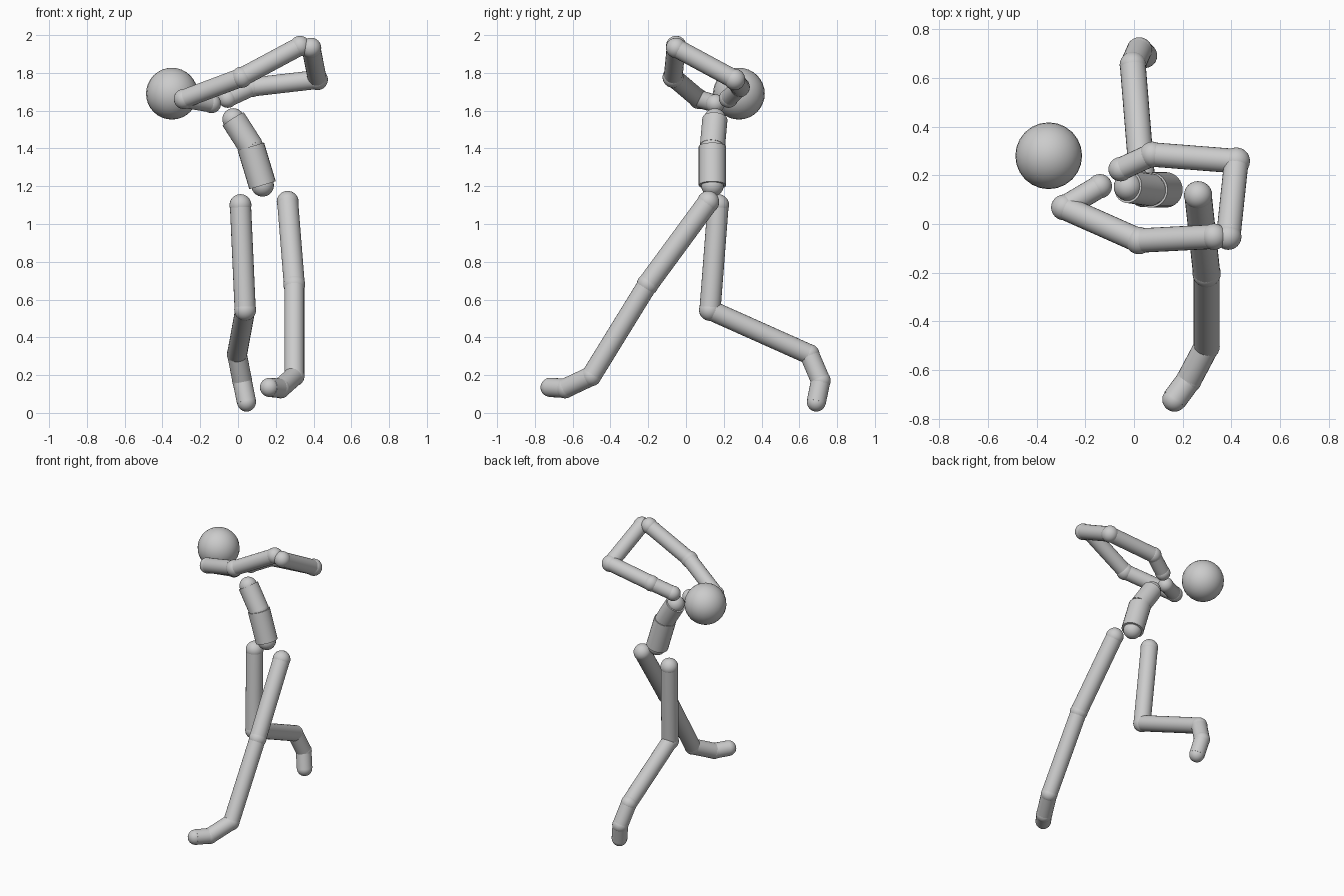
import bpy, math
from mathutils import Vector

if "Cube" in bpy.data.objects:
    bpy.data.objects.remove(bpy.data.objects["Cube"])

grey = bpy.data.materials.new("plain grey")
grey.diffuse_color = (0.6, 0.6, 0.6, 1)
grey.use_nodes = True
grey.node_tree.nodes["Principled BSDF"].inputs["Base Color"].default_value = grey.diffuse_color


def finish(name):
    ob = bpy.context.object
    ob.name = name
    ob.data.materials.append(grey)
    bpy.ops.object.shade_smooth_by_angle(angle=math.radians(40))


def ball(name, pos, r):
    bpy.ops.mesh.primitive_uv_sphere_add(segments=24, ring_count=16, radius=r, location=pos)
    finish(name)


def rod(name, a, b, r):
    a, b = Vector(a), Vector(b)
    d = b - a
    bpy.ops.mesh.primitive_cylinder_add(vertices=24, radius=r, depth=d.length, location=(a + b) / 2,
                                        rotation=d.to_track_quat('Z', 'Y').to_euler())
    finish(name)


def chain(joints, rods):
    """joints: (name, position, radius); rods: (name, radius) between neighbours"""
    for name, pos, r in joints:
        ball(name, pos, r)
    for (name, r), a, b in zip(rods, joints, joints[1:]):
        rod(name, a[1], b[1], r)


# Head
ball("head", (-0.35, 0.28, 1.69), 0.137)

# Torso
chain([("pelvis_joint", (0.13, 0.14, 1.205), 0.06),
       ("waist_joint", (0.068, 0.14, 1.41), 0.065),
       ("neck_joint", (-0.025, 0.153, 1.555), 0.058)],
      [("abdomen", 0.073), ("chest", 0.067)])

# Legs: hip, knee, ankle, foot ball, toe
legs = {
    "right": [(0.013, 0.17, 1.10), (0.038, 0.127, 0.545), (-0.005, 0.653, 0.31),
              (0.022, 0.713, 0.17), (0.045, 0.69, 0.057)],
    "left": [(0.263, 0.118, 1.117), (0.298, -0.203, 0.68), (0.298, -0.502, 0.195),
             (0.225, -0.64, 0.13), (0.166, -0.72, 0.135)],
}
for side, pts in legs.items():
    parts = zip(("hip", "knee", "ankle", "foot_ball", "toe"), pts, (0.058, 0.058, 0.054, 0.053, 0.05))
    chain([(f"{side}_{n}_joint", p, r) for n, p, r in parts],
          [(f"{side}_{n}", r) for n, r in
           (("thigh", 0.056), ("shin", 0.053), ("foot", 0.052), ("toes", 0.051))])

# Arms: collar, shoulder, elbow, wrist
arms = {
    "right": [(-0.14, 0.155, 1.637), (-0.287, 0.068, 1.662), (0.02, -0.068, 1.777), (0.328, -0.052, 1.942)],
    "left": [(-0.055, 0.225, 1.665), (0.075, 0.285, 1.725), (0.42, 0.258, 1.765), (0.387, -0.052, 1.932)],
}
for side, pts in arms.items():
    parts = zip(("collar", "shoulder", "elbow", "wrist"), pts, (0.05, 0.053, 0.056, 0.054))
    chain([(f"{side}_{n}_joint", p, r) for n, p, r in parts],
          [(f"{side}_{n}", r) for n, r in
           (("collar", 0.047), ("upper_arm", 0.05), ("forearm", 0.05))])
